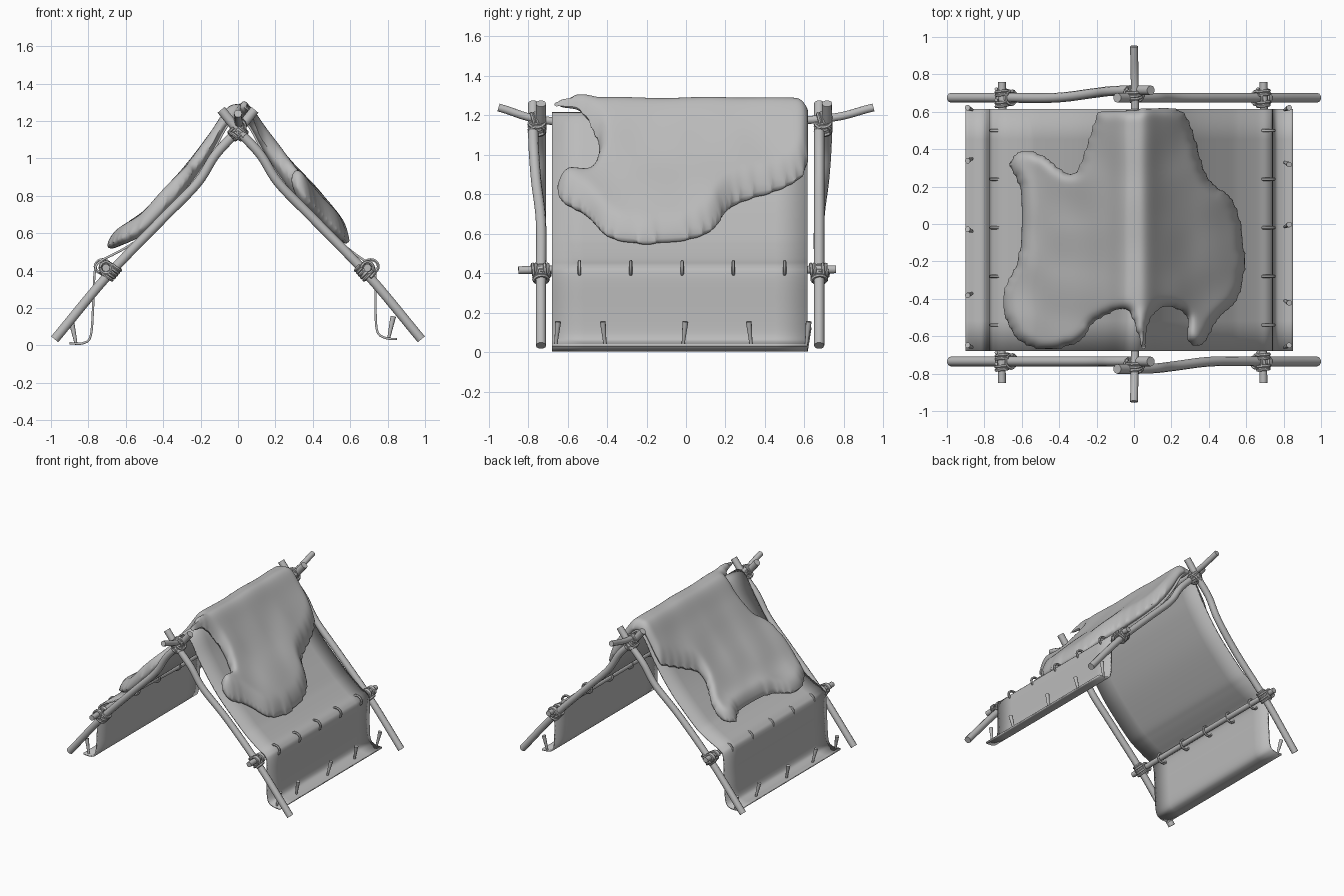
import bpy, bmesh, math
from mathutils import Vector, noise
from mathutils.geometry import intersect_point_line

if "Cube" in bpy.data.objects:
    bpy.data.objects.remove(bpy.data.objects["Cube"])

grey = bpy.data.materials.new("plain grey")
grey.use_nodes = True
shade = (0.5, 0.5, 0.5, 1)
grey.diffuse_color = shade
grey.node_tree.nodes["Principled BSDF"].inputs["Base Color"].default_value = shade


def finish(obj, angle=50):
    bpy.ops.object.select_all(action="DESELECT")
    obj.select_set(True)
    bpy.context.view_layer.objects.active = obj
    if obj.type == "CURVE":
        bpy.ops.object.convert(target="MESH")
        obj = bpy.context.object
    obj.data.materials.clear()
    obj.data.materials.append(grey)
    bpy.ops.object.shade_smooth_by_angle(angle=math.radians(angle))


def smooth_path(points, steps=6):
    """Catmull-Rom path through the given points."""
    p = [Vector(q) for q in points]
    p = [2 * p[0] - p[1]] + p + [2 * p[-1] - p[-2]]
    path = []
    for a, b, c, d in zip(p, p[1:], p[2:], p[3:]):
        for i in range(steps):
            t = i / steps
            path.append(0.5 * (2 * b + (c - a) * t + (2 * a - 5 * b + 4 * c - d) * t ** 2
                               + (3 * b - a - 3 * c + d) * t ** 3))
    return path + [p[-2]]


def tube(name, path, radius, end_scale=1.0, closed=False, sides=3):
    curve = bpy.data.curves.new(name, "CURVE")
    curve.dimensions = "3D"
    curve.bevel_depth = radius
    curve.bevel_resolution = sides
    curve.use_fill_caps = True
    spline = curve.splines.new("POLY")
    spline.points.add(len(path) - 1)
    for i, co in enumerate(path):
        spline.points[i].co = (*co, 1)
        spline.points[i].radius = 1 + (end_scale - 1) * i / (len(path) - 1)
    spline.use_cyclic_u = closed
    obj = bpy.data.objects.new(name, curve)
    bpy.context.collection.objects.link(obj)
    finish(obj)


def lashing(name, center, axis, radius=0.04, turns=4, pitch=0.017):
    """Rope coil wound around an axis."""
    turn = Vector(axis).to_track_quat("Z", "Y")
    path = []
    for i in range(turns * 14 + 1):
        a = math.tau * i / 14
        local = Vector((radius * math.cos(a), radius * math.sin(a), pitch * (i / 14 - turns / 2)))
        path.append(Vector(center) + turn @ local)
    tube(name, path, 0.009, sides=1)


# Crossed end poles; the back pair is the front pair turned around
pole_line = [(-0.98, 0.033), (-0.7, 0.37), (-0.42, 0.66), (-0.22, 0.865),
             (-0.12, 1.02), (0, 1.15), (0.09, 1.26)]
for end, turn, y0 in (("front", 1, -0.735), ("back", -1, 0.675)):
    tube(end + "_straight_pole", smooth_path([(turn * x, y0, z) for x, z in pole_line]), 0.026)
    bent = [(-turn * x, y0 - turn * 0.04 * min(1, max(0, (x + 0.42) * 3)), z) for x, z in pole_line]
    tube(end + "_bent_pole", smooth_path(bent), 0.026)

    # Rope at the peak
    for i, axis in enumerate(((0.65, 0, 0.76), (-0.65, 0, 0.76), (0, 1, 0.2))):
        spot = (0, y0 - turn * 0.02, 1.14 + 0.035 * (i == 2))
        lashing(f"{end}_peak_lashing_{i}", spot, axis, 0.039, 4 - (i == 2))

# Ridge pole
tube("ridge_pole", smooth_path([(0, -0.95, 1.24), (0.005, -0.67, 1.17), (0.01, 0, 1.16),
                                (0.005, 0.67, 1.18), (0, 0.95, 1.24)]), 0.021)

# Side poles, their lashings and the loops that hold the sheet
for side, s, x0 in (("left", 1, 0.692), ("right", -1, 0.706)):
    x = s * x0
    tube(side + "_side_pole", smooth_path([(x, -0.85, 0.415), (x - 0.006, -0.3, 0.425),
                                           (x + 0.006, 0.3, 0.415), (x, 0.76, 0.42)]), 0.021)
    for end, y in (("front", -0.735), ("back", 0.675)):
        lashing(f"{side}_{end}_pole_lashing", (s * 0.68, y, 0.395), (-s * 0.65, 0, 0.76), 0.036, 5)
        for k in (-1, 1):
            lashing(f"{side}_{end}_cross_lashing_{k}", (x, y + k * 0.03, 0.415), (0, 1, 0), 0.031, 2)
    loop_x = s * (x0 + 0.017)
    for i in range(5):
        y = -0.54 + 0.26 * i
        ring = [(loop_x + 0.041 * math.cos(a), y, 0.422 + 0.037 * math.sin(a))
                for a in (math.tau * k / 20 for k in range(20))]
        tube(f"{side}_sheet_loop_{i}", ring, 0.009, closed=True, sides=1)

# Hanging sheet: one cross-section swept from front to back
right_side = [(-0.9, 0.012), (-0.83, 0.012), (-0.788, 0.05), (-0.775, 0.2), (-0.765, 0.4),
              (-0.735, 0.45), (-0.66, 0.49), (-0.58, 0.535), (-0.5, 0.595)]
left_side = [(0.85, 0.034), (0.79, 0.04), (0.745, 0.075), (0.735, 0.2), (0.735, 0.38),
             (0.715, 0.43), (0.66, 0.465), (0.58, 0.525), (0.5, 0.595)]
upper = [(0.3, 0.8), (0.15, 1.01), (0.06, 1.17)]
profile = right_side + [(-x, z) for x, z in upper] + [(0, 1.21)] + upper[::-1] + left_side[::-1]
section = smooth_path([(x, 0, z) for x, z in profile], 5)
bm = bmesh.new()
rows = []
for j in range(9):
    y = -0.68 + 1.295 * j / 8
    rows.append([bm.verts.new((p.x, y, p.z)) for p in section])
for r, q in zip(rows, rows[1:]):
    for i in range(len(section) - 1):
        bm.faces.new((r[i], r[i + 1], q[i + 1], q[i]))
mesh = bpy.data.meshes.new("sheet")
bm.to_mesh(mesh)
bm.free()
sheet = bpy.data.objects.new("sheet", mesh)
bpy.context.collection.objects.link(sheet)
solid = sheet.modifiers.new("thickness", "SOLIDIFY")
solid.thickness = 0.012
solid.offset = 0
finish(sheet)

# Tapered ground pegs
for side, s, x, z, ys in (("left", 1, 0.805, 0.035, (-0.66, -0.41, -0.015, 0.33, 0.61)),
                          ("right", -1, 0.865, 0.005, (-0.66, -0.37, -0.04, 0.35, 0.61))):
    for i, y in enumerate(ys):
        top = (s * (x + 0.025), y + 0.012 * (-1) ** i, z + 0.12)
        tube(f"{side}_peg_{i}", [Vector(top), Vector((s * x, y, z))], 0.015, 0.5)


# Draped hide: a padded patch cut to an uneven outline
def sheet_height(x):
    for a, b in zip(section, section[1:]):
        if a.x <= x <= b.x and b.x > a.x:
            return a.z + (b.z - a.z) * (x - a.x) / (b.x - a.x)
    return 0.45


outline = smooth_path([(x, y, 0) for x, y in (
    (-0.2, 0.61), (0, 0.62), (0.24, 0.62), (0.32, 0.5), (0.4, 0.25), (0.52, 0.15), (0.58, 0),
    (0.6, -0.25), (0.55, -0.42), (0.46, -0.5), (0.39, -0.63), (0.32, -0.665), (0.27, -0.6),
    (0.28, -0.51), (0.23, -0.46), (0.14, -0.46), (0.085, -0.53), (0.075, -0.64), (0.04, -0.67),
    (0, -0.55), (-0.04, -0.46), (-0.12, -0.48), (-0.22, -0.54), (-0.28, -0.63),
    (-0.45, -0.68), (-0.62, -0.63), (-0.71, -0.45), (-0.69, -0.32), (-0.63, -0.2),
    (-0.61, 0), (-0.62, 0.2), (-0.67, 0.32), (-0.6, 0.4), (-0.48, 0.37), (-0.34, 0.27),
    (-0.28, 0.36), (-0.2, 0.61))], 3)
edges = [(a, b) for a, b in zip(outline, outline[1:]) if (b - a).length > 0.0001]


def inside(p):
    hit = False
    for a, b in edges:
        if (a.y > p.y) != (b.y > p.y) and p.x < a.x + (p.y - a.y) * (b.x - a.x) / (b.y - a.y):
            hit = not hit
    return hit


def nearest_on_outline(p):
    spots = []
    for a, b in edges:
        t = intersect_point_line(p, a, b)[1]
        spots.append(a.lerp(b, min(1, max(0, t))))
    return min(spots, key=lambda q: (q - p).length)


def relax(bm, verts, factor):
    bmesh.ops.smooth_vert(bm, verts=verts, factor=factor, use_axis_x=True, use_axis_y=True, use_axis_z=True)


bm = bmesh.new()
bmesh.ops.create_grid(bm, x_segments=64, y_segments=64, size=0.75)
outside = [f for f in bm.faces if not inside(f.calc_center_median())]
bmesh.ops.delete(bm, geom=outside, context="FACES")
rim = {v for v in bm.verts if v.is_boundary}
for _ in range(3):
    relax(bm, list(bm.verts), 0.5)
    for v in rim:
        v.co = nearest_on_outline(v.co)
lower = {}
for v in list(bm.verts):
    flat = v.co.copy()
    depth = 0 if v in rim else min(1, (nearest_on_outline(flat) - flat).length / 0.055)
    bulge = math.sqrt(1 - (1 - depth) ** 2)
    x = abs(flat.x)
    swell = 0.036 if flat.x > 0 else 0.02
    half = 0.048 + swell * math.sin(math.pi * min(1, x / 0.7))
    lump = 0.025 * noise.noise(Vector((flat.x * 5, flat.y * 4, 3))) * bulge * min(1, 0.3 + x * 3)
    base = sheet_height(flat.x) - 0.02 * math.exp(-(x / 0.05) ** 2)
    # the front tip on the ridge and the low right edge stand off the sheet
    if x < 0.11:
        base += 0.045 * min(1, max(0, (-flat.y - 0.45) * 10))
    base += 0.025 * min(1, max(0, (-flat.x - 0.5) * 7))
    v.co.z = base + half * (1 + bulge) + lump
    if v in rim:
        v.co.z -= half * 0.3
        lower[v] = v
    else:
        lower[v] = bm.verts.new((flat.x, flat.y, base + half * 0.7 * (1 - bulge) + 0.004))
for f in list(bm.faces):
    if any(v not in rim for v in f.verts):
        bm.faces.new([lower[v] for v in reversed(f.verts)])
relax(bm, [v for v in bm.verts if v not in rim], 0.4)
relax(bm, list(bm.verts), 0.3)
mesh = bpy.data.meshes.new("hide_cover")
bm.to_mesh(mesh)
bm.free()
hide = bpy.data.objects.new("hide_cover", mesh)
bpy.context.collection.objects.link(hide)
soften = hide.modifiers.new("soften", "SUBSURF")
soften.levels = soften.render_levels = 1
finish(hide, 80)
